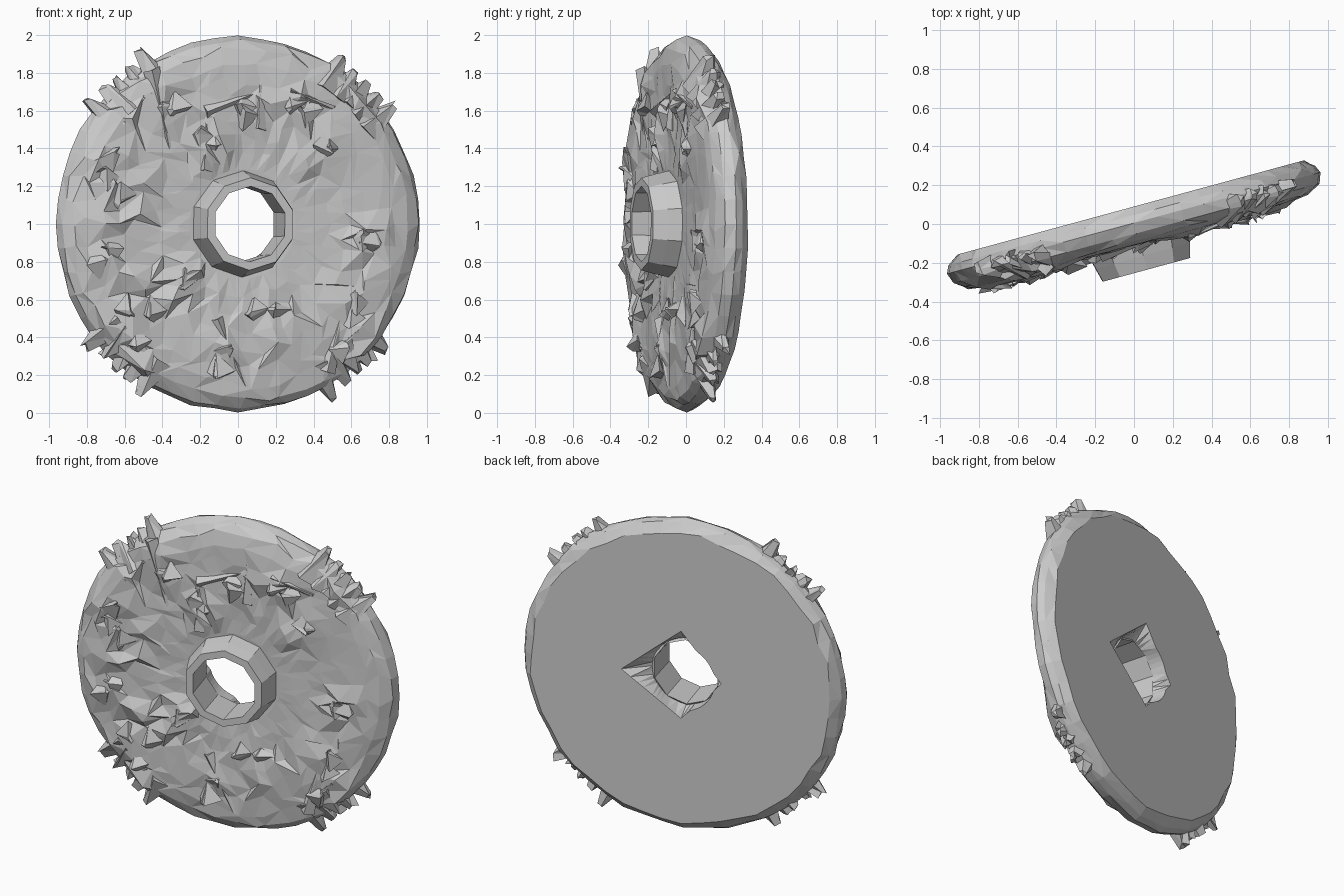
import bpy, bmesh, math, random
from mathutils import Matrix, Vector

if "Cube" in bpy.data.objects:
    bpy.data.objects.remove(bpy.data.objects["Cube"])

random.seed(7)
TILT = Matrix.Translation((0, 0, 1)) @ Matrix.Rotation(math.radians(15.2), 4, 'Z')


def finish(bm, name):
    bmesh.ops.recalc_face_normals(bm, faces=bm.faces)
    bm.transform(TILT)
    me = bpy.data.meshes.new(name)
    bm.to_mesh(me)
    bm.free()
    ob = bpy.data.objects.new(name, me)
    bpy.context.collection.objects.link(ob)
    return ob


def loft(rings, name, random_split=False):
    """Skin closed rings of points together, last ring back to the first."""
    bm = bmesh.new()
    loops = [[bm.verts.new(p) for p in ring] for ring in rings]
    n = len(loops[0])
    for i, a in enumerate(loops):
        b = loops[(i + 1) % len(loops)]
        for j in range(n):
            k = (j + 1) % n
            q = [a[j], a[k], b[k], b[j]]
            if random_split:
                if random.random() < 0.5:
                    q = q[1:] + q[:1]
                bm.faces.new((q[0], q[1], q[2]))
                bm.faces.new((q[0], q[2], q[3]))
            else:
                bm.faces.new(q)
    return finish(bm, name)


# Carved relief patches on the front: centre x, centre z, size, height
PATCHES = [
    (-0.62, 0.62, 0.17, 0.04), (-0.80, 0.38, 0.13, 0.03), (-0.65, 0.15, 0.17, 0.04),
    (-0.75, -0.15, 0.15, 0.04), (-0.55, -0.38, 0.18, 0.04), (-0.30, -0.32, 0.12, 0.05),
    (-0.62, -0.68, 0.18, 0.04), (-0.20, 0.42, 0.12, 0.05), (-0.42, 0.68, 0.12, 0.04),
    (0.08, 0.62, 0.12, 0.03), (0.32, 0.66, 0.12, 0.03), (0.38, 0.36, 0.14, 0.03),
    (0.15, -0.52, 0.16, 0.04), (0.55, -0.42, 0.15, 0.04), (0.70, -0.15, 0.14, 0.04),
    (0.62, -0.68, 0.16, 0.03), (-0.10, -0.72, 0.12, 0.03), (0.66, 0.70, 0.15, 0.03),
]


def relief(x, z):
    return min(0.04, sum(h * math.exp(-((x - a) ** 2 + (z - b) ** 2) / (s * s))
                         for a, b, s, h in PATCHES))


# Weathered stone disc: flat back, rounded rim, rough carved front
SEG = 48
PROFILE = [(0.205, -0.02), (0.28, 0.087), (0.60, 0.087), (0.935, 0.087), (0.98, 0.045),
           (0.998, 0.005), (0.978, -0.05), (0.92, -0.085), (0.85, -0.10),
           (0.76, -0.105), (0.67, -0.105), (0.57, -0.10),
           (0.47, -0.095), (0.37, -0.095), (0.29, -0.095), (0.23, -0.09)]
rings = []
for i, (r, v) in enumerate(PROFILE):
    ring = []
    for j in range(SEG):
        t = 2 * math.pi * j / SEG
        rr, vv = r, v
        c, s = math.cos(t), math.sin(t)
        if i == 1:      # uneven diamond-shaped mouth of the hole at the back
            a = 0.37 if c > 0 else 0.25
            b = 0.30 if s > 0 else 0.26
            rr = max(0.207, 1 / (abs(c) / a + abs(s) / b))
        elif i == 3:
            rr += random.uniform(-0.02, 0.01)
        elif 4 <= i <= 6 and j % 12:
            rr += random.uniform(-0.016, 0.004)
        elif 7 <= i <= 13:
            t += random.uniform(-0.05, 0.05)
            rr += random.uniform(-0.03, 0.03)
            h = relief(rr * math.cos(t), rr * math.sin(t))
            vv += random.uniform(-0.005, 0.005) - h * random.uniform(-0.4, 1.4)
        ring.append((rr * math.cos(t), vv, rr * math.sin(t)))
    rings.append(ring)
loft(rings, "stone_disc", True)

# Raised faceted collar around the hole
collar = [(0.205, 0.0), (0.2, -0.245), (0.245, -0.245), (0.265, -0.17), (0.29, -0.06)]
rings = [[(r * math.cos(2 * math.pi * j / 10 + 0.3), v, r * math.sin(2 * math.pi * j / 10 + 0.3))
          for j in range(10)] for r, v in collar]
loft(rings, "hub_collar")


def shard(bm, base, tip, radius, sides=5, taper=0.1):
    """Irregular low-poly spike from base to tip."""
    base, tip = Vector(base), Vector(tip)
    d = tip - base
    rot = d.to_track_quat('Z', 'Y').to_matrix().to_4x4()
    res = bmesh.ops.create_cone(bm, cap_ends=True, segments=sides, radius1=radius,
                                radius2=radius * taper, depth=d.length,
                                matrix=Matrix.Translation((base + tip) / 2) @ rot)
    for v in res['verts']:
        v.co += Vector([random.uniform(-0.18, 0.18) * radius for _ in range(3)])
    bmesh.ops.triangulate(bm, faces=[f for f in bm.faces if len(f.verts) > 3])


# Clumps of claws gripping the rim at the four diagonals
for name, centre in (("upper_right", 47), ("upper_left", 131),
                     ("lower_left", 228), ("lower_right", 310)):
    bm = bmesh.new()
    for off, reach in ((-10.5, 1.065), (-5, 1.03), (0, 1.02), (5, 1.03), (10.5, 1.055)):
        a = math.radians(centre + off)
        c, s = math.cos(a), math.sin(a)
        v = random.uniform(-0.03, 0.0)
        shard(bm, (c * 0.84, -0.035, s * 0.84), (c * reach, v, s * reach), 0.095, 5, 0.25)
    finish(bm, "rim_claws_" + name)

# Broad chips of carving standing off the front face
bm = bmesh.new()
for x, z, s, h in PATCHES:
    for _ in range(2):
        px, pz = x + random.uniform(-s, s) * 0.6, z + random.uniform(-s, s) * 0.6
        if 0.38 < math.hypot(px, pz) < 0.86:
            shard(bm, (px, -0.085, pz), (px + random.uniform(-0.06, 0.06), -0.145,
                  pz + random.uniform(-0.06, 0.06)), 0.085, 4)
finish(bm, "carving_chips")

# Low carved ridges running from the collar to the top and bottom
bm = bmesh.new()
for a, b in (((-0.21, 0.28), (-0.2, 0.58)), ((0.09, 0.5), (0.1, 0.8)),
             ((-0.2, 0.6), (0.05, 0.68)), ((-0.15, -0.5), (0.02, -0.86)),
             ((-0.5, 0.82), (-0.4, 0.4)), ((0.46, -0.78), (0.56, -0.4)),
             ((0.25, 0.7), (0.5, 0.62))):
    shard(bm, (a[0], -0.095, a[1]), (b[0], -0.1, b[1]), 0.045, 4)
finish(bm, "carved_ridges")
